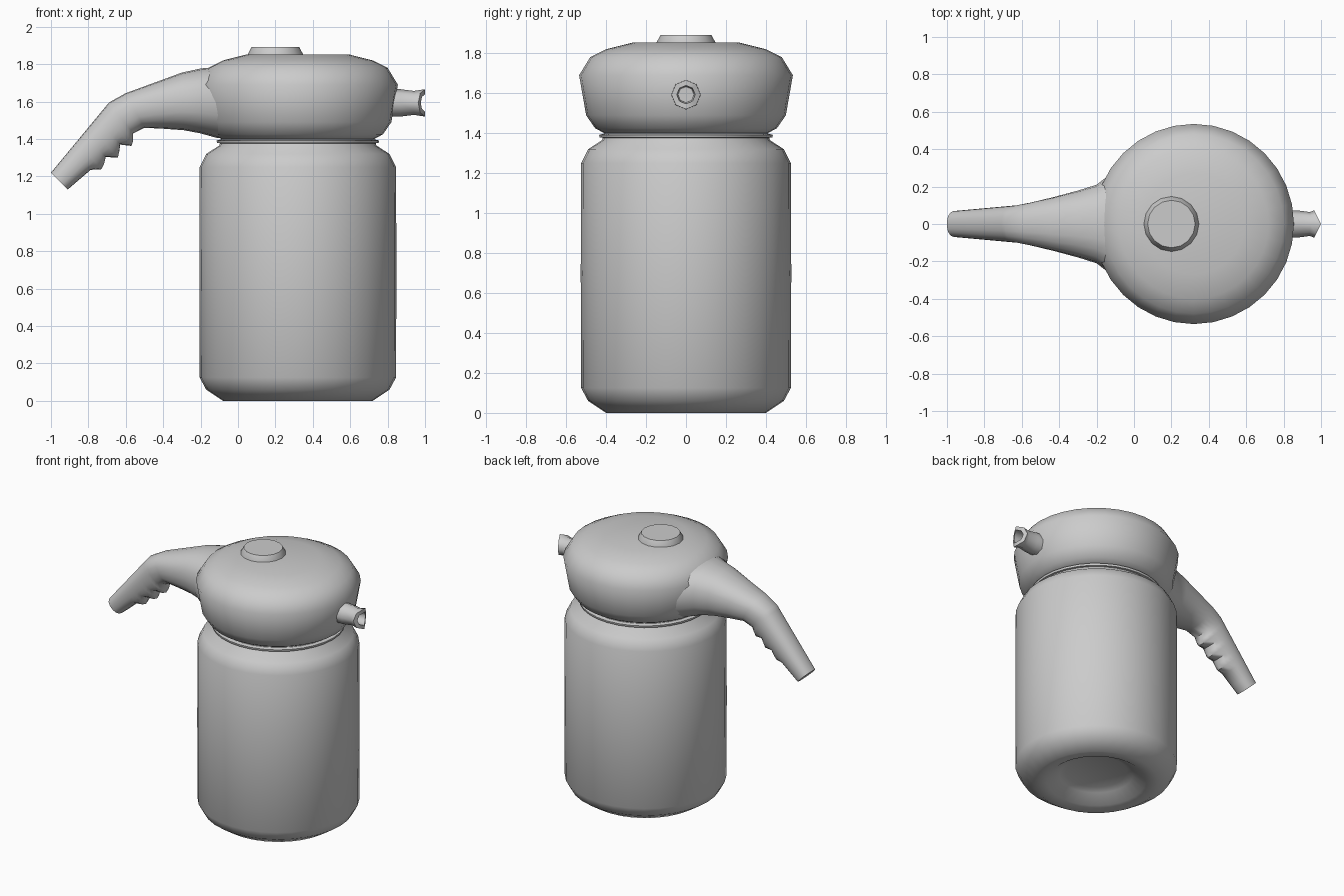
import bpy, bmesh, math
from mathutils import Matrix, Vector

if "Cube" in bpy.data.objects:
    bpy.data.objects.remove(bpy.data.objects["Cube"], do_unlink=True)

grey = bpy.data.materials.new("plain_grey")
grey.use_nodes = True
grey.diffuse_color = (0.6, 0.6, 0.6, 1)
grey.node_tree.nodes["Principled BSDF"].inputs["Base Color"].default_value = (0.6, 0.6, 0.6, 1)

CENTRE = 0.32


def finish(bm, name, angle):
    """Turn a bmesh into a smooth shaded object with sharp creases."""
    bmesh.ops.remove_doubles(bm, verts=bm.verts, dist=0.0005)
    bmesh.ops.recalc_face_normals(bm, faces=bm.faces)
    mesh = bpy.data.meshes.new(name)
    bm.to_mesh(mesh)
    bm.free()
    mesh.materials.append(grey)
    for poly in mesh.polygons:
        poly.use_smooth = True
    mesh.set_sharp_from_angle(angle=math.radians(angle))
    obj = bpy.data.objects.new(name, mesh)
    bpy.context.collection.objects.link(obj)
    return obj


def skin(bm, rings):
    """Bridge successive closed rings of vertices with quads."""
    count = len(rings[0])
    for low, high in zip(rings, rings[1:]):
        for i in range(count):
            j = (i + 1) % count
            bm.faces.new((low[i], low[j], high[j], high[i]))


def lathe(name, profile, sides, matrix, angle=50):
    """Revolve a (radius, height) profile about the local z axis."""
    bm = bmesh.new()
    rings = []
    for radius, height in profile:
        turns = [math.tau * i / sides for i in range(sides)]
        rings.append([bm.verts.new((radius * math.cos(a), radius * math.sin(a), height))
                      for a in turns])
    skin(bm, rings)
    bmesh.ops.dissolve_degenerate(bm, dist=0.0001, edges=bm.edges)
    bm.transform(matrix)
    return finish(bm, name, angle)


upright = Matrix.Translation((CENTRE, 0, 0))

# Bottle with a recessed base and rounded shoulder
lathe("bottle", [(0, 0.08), (0.2, 0.08), (0.24, 0.06), (0.32, 0.01), (0.4, 0),
                 (0.49, 0.06), (0.525, 0.125), (0.527, 0.7), (0.525, 1.25),
                 (0.49, 1.32), (0.42, 1.365), (0.41, 1.4), (0, 1.4)], 32, upright)

# Thin collar between bottle and head
lathe("neck_collar", [(0.38, 1.375), (0.432, 1.378), (0.435, 1.392), (0.4, 1.4)], 32, upright)

# Bulbous head
lathe("head", [(0, 1.395), (0.4, 1.395), (0.455, 1.425), (0.5, 1.49), (0.535, 1.69),
               (0.48, 1.78), (0.4, 1.82), (0.27, 1.853), (0, 1.853)], 32, upright)

# Raised button on top, set toward the handle
lathe("top_button", [(0.15, 1.82), (0.147, 1.855), (0.127, 1.892), (0, 1.892)],
      16, Matrix.Translation((0.2, 0, 0)), 35)

# Hollow eight sided nozzle
sideways = Matrix.Translation((0.75, 0, 1.593)) @ Matrix.Rotation(math.pi / 2, 4, "Y")
nozzle = lathe("nozzle", [(0.075, 0), (0.073, 0.12), (0.064, 0.19), (0.073, 0.25),
                          (0.046, 0.25), (0.04, 0.12), (0, 0.12)], 8, sideways)
for v in nozzle.data.vertices:
    if v.co.x > 0.99:
        v.co.x -= 0.5 * abs(v.co.y)

# Handle: each section is top point, bottom point, half width, finger ridge
sections = [((0.05, 1.82), (0.05, 1.4), 0.36, 0),
            ((-0.11, 1.785), (-0.11, 1.405), 0.28, 0),
            ((-0.2, 1.777), (-0.2, 1.43), 0.21, 0),
            ((-0.3, 1.755), (-0.29, 1.447), 0.18, 0),
            ((-0.45, 1.7), (-0.4, 1.455), 0.145, 0),
            ((-0.6, 1.645), (-0.5, 1.46), 0.115, 0)]
grip_start = Vector((-0.69, 1.595)), Vector((-0.56, 1.43))
grip_end = Vector((-1, 1.22)), Vector((-0.91, 1.13))
ridges = {0: 0, 0.06: 0.03, 0.11: 0.045, 0.2: 0, 0.26: 0.025, 0.32: 0.045, 0.42: 0,
          0.48: 0.02, 0.55: 0.035, 0.65: 0, 0.85: 0, 1: 0}
for t, ridge in ridges.items():
    top, bottom = (a.lerp(b, t) for a, b in zip(grip_start, grip_end))
    sections.append((top, bottom, 0.1 - 0.03 * t, ridge))


def power(value):
    return math.copysign(abs(value) ** 0.85, value)


bm = bmesh.new()
rings = []
for top, bottom, width, ridge in sections:
    top, bottom = Vector(top), Vector(bottom)
    ring = []
    for i in range(20):
        a = math.tau * i / 20
        p = (top + bottom) / 2 + (top - bottom) / 2 * power(math.sin(a))
        p += Vector((0.65, -0.76)) * ridge * max(0, -math.sin(a)) ** 3
        ring.append(bm.verts.new((p.x, width * power(math.cos(a)), p.y)))
    rings.append(ring)
skin(bm, rings)
bm.faces.new(rings[0])
bm.faces.new(rings[-1])
finish(bm, "handle", 50)
